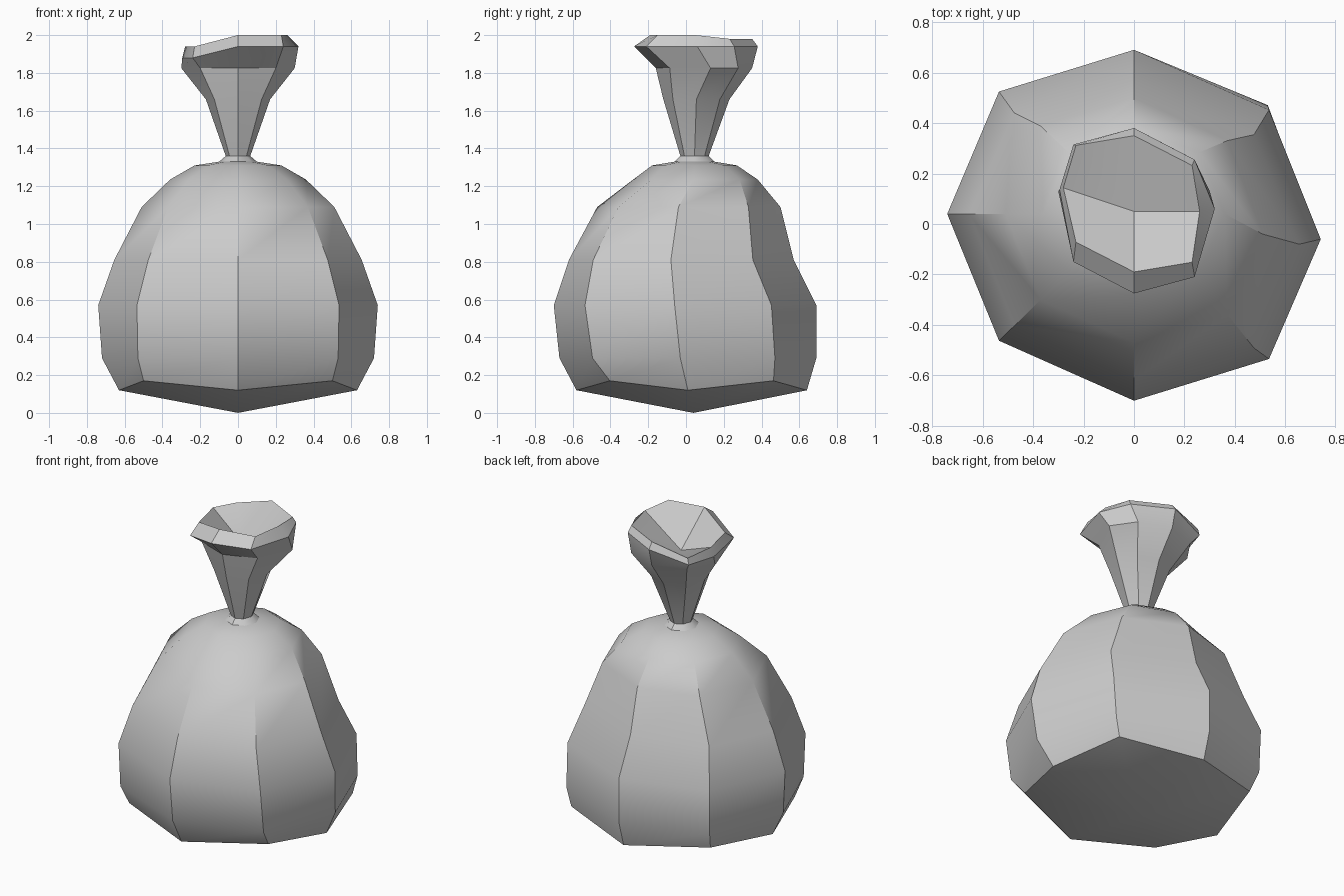
import bpy, bmesh
from math import radians

if "Cube" in bpy.data.objects:
    bpy.data.objects.remove(bpy.data.objects["Cube"])

# Eight-sided rings, bottom to top:
# height, half width, y front, y back, y of side corners, diagonal x, sideways twist
RINGS = [
    (0.12, 0.63, -0.58, 0.64, 0.01, 0.50, 0.00),
    (0.29, 0.72, -0.67, 0.69, 0.00, 0.53, 0.03),
    (0.57, 0.74, -0.70, 0.69, -0.01, 0.535, 0.05),
    (0.81, 0.655, -0.62, 0.57, -0.02, 0.475, 0.06),
    (1.09, 0.51, -0.47, 0.50, 0.00, 0.37, 0.04),
    (1.235, 0.36, -0.28, 0.38, 0.04, 0.26, 0.00),
    (1.31, 0.23, -0.18, 0.27, 0.045, 0.16, 0.00),
    (1.33, 0.10, -0.06, 0.15, 0.045, 0.07, 0.00),
    (1.36, 0.065, -0.03, 0.12, 0.045, 0.045, 0.00),
    (1.66, 0.17, -0.12, 0.23, 0.055, 0.125, 0.00),
    (1.825, 0.30, -0.16, 0.35, 0.13, 0.20, 0.00),
    (1.94, 0.32, -0.275, 0.38, 0.10, 0.24, 0.04),
    (1.995, 0.26, -0.19, 0.35, 0.095, 0.23, 0.045),
]


def ring_points(i):
    z, rx, yf, yb, ys, dx, twist = RINGS[i]
    mid, half = (yf + yb) / 2, (yb - yf) / 2
    d = 0.71 * half
    pts = [(rx, ys), (dx, mid + d), (0, yb), (-dx, mid + d),
           (-rx, ys), (-dx, mid - d), (0, yf), (dx, mid - d)]
    out = []
    for k, (x, y) in enumerate(pts):
        h = z + (0.05 if i == 0 and k % 2 else 0)      # raised diagonal corners at the base
        if i >= 11 and x < 0:                          # mouth sags on the left
            h -= 0.06
        if i == 12 and y > 0.2:
            h -= 0.02
        if i in (11, 12) and k == 4:
            x += 0.025 if i == 11 else -0.02
        out.append((x, y - twist * x / rx, h))
    return out


bm = bmesh.new()
rings = [[bm.verts.new(p) for p in ring_points(i)] for i in range(len(RINGS))]

# Walls of the sack, tied neck and flared mouth
for low, high in zip(rings, rings[1:]):
    for k in range(8):
        n = (k + 1) % 8
        bm.faces.new((low[k], low[n], high[n], high[k]))

# Shallow pointed base and sunken mouth, four quads each
base = bm.verts.new((0, 0.04, 0))
pit = bm.verts.new((0, 0.05, 1.81))
for k in range(0, 8, 2):
    a, b, c = k, k + 1, (k + 2) % 8
    bm.faces.new((base, rings[0][c], rings[0][b], rings[0][a]))
    bm.faces.new((pit, rings[-1][a], rings[-1][b], rings[-1][c]))

# Highest point of the rim sits at exactly two units
top = max(v.co.z for v in bm.verts)
for v in rings[-1]:
    v.co.z += 2.0 - top
bmesh.ops.recalc_face_normals(bm, faces=bm.faces)

mesh = bpy.data.meshes.new("tied_sack")
bm.to_mesh(mesh)
bm.free()
sack = bpy.data.objects.new("tied_sack", mesh)
bpy.context.collection.objects.link(sack)
bpy.context.view_layer.objects.active = sack
sack.select_set(True)
bpy.ops.object.shade_smooth_by_angle(angle=radians(32))
